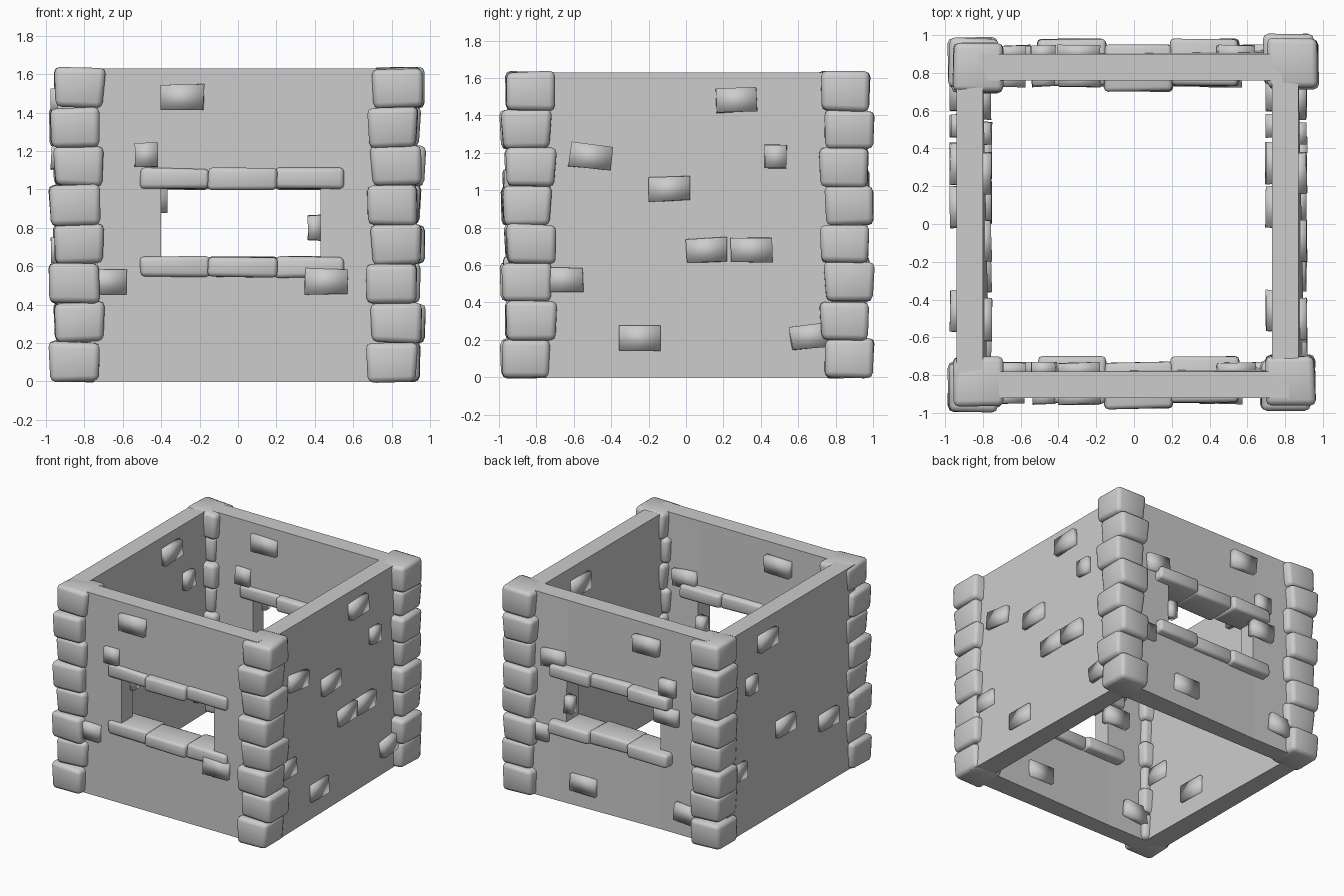
import bpy, bmesh, random
from math import radians, pi
from mathutils import Matrix, Vector

random.seed(4)
if "Cube" in bpy.data.objects:
    bpy.data.objects.remove(bpy.data.objects["Cube"])

HEIGHT = 1.63
THICK = 0.14

stone = bpy.data.materials.new("grey_stone")
stone.use_nodes = True
grey = (0.604, 0.604, 0.604, 1)
stone.diffuse_color = grey
stone.node_tree.nodes["Principled BSDF"].inputs["Base Color"].default_value = grey

# Local wall frame (along, outward, up): front/back walls run in x, side walls in y
ALONG_X = Matrix.Identity(4)
ALONG_Y = Matrix(((0, 1, 0, 0), (1, 0, 0, 0), (0, 0, 1, 0), (0, 0, 0, 1)))


def finish(name, bm, frame=ALONG_X, smooth=None):
    bm.transform(frame)
    bmesh.ops.recalc_face_normals(bm, faces=bm.faces)
    mesh = bpy.data.meshes.new(name)
    bm.to_mesh(mesh)
    bm.free()
    mesh.materials.append(stone)
    obj = bpy.data.objects.new(name, mesh)
    bpy.context.collection.objects.link(obj)
    if smooth:
        bpy.ops.object.select_all(action="DESELECT")
        obj.select_set(True)
        bpy.context.view_layer.objects.active = obj
        bpy.ops.object.shade_smooth_by_angle(angle=radians(smooth))
    return obj


def block(name, centre, size, frame=ALONG_X, tilt=0, wobble=0.0, bevel=0.0, taper=1.0):
    """One roughly cut stone."""
    bm = bmesh.new()
    bmesh.ops.create_cube(bm, size=1)
    for v in bm.verts:
        v.co = Vector(a * b for a, b in zip(v.co, size))
        if v.co.z < 0:
            v.co.x *= taper
            v.co.y *= taper
        v.co += Vector(random.uniform(-wobble, wobble) for _ in range(3))
    if bevel:
        bmesh.ops.bevel(bm, geom=bm.edges[:], offset=bevel, segments=2,
                        profile=0.5, affect="EDGES")
    bm.transform(Matrix.Translation(centre) @ Matrix.Rotation(radians(tilt), 4, "Y"))
    return finish(name, bm, frame, 100 if not bevel else 60)


def wall(name, frame, offset, bulge_from, bulge_to, window=None):
    """Slab with an optional opening; its positive face swells towards the foot."""
    us, zs = [-0.82, 0.82], [0, HEIGHT]
    if window:
        us[1:1], zs[1:1] = window
    bm = bmesh.new()
    grid = [[bm.verts.new((u, offset - THICK / 2, z)) for z in zs] for u in us]
    for i in range(len(us) - 1):
        for j in range(len(zs) - 1):
            if window and i == 1 and j == 1:
                continue
            bm.faces.new((grid[i][j], grid[i + 1][j], grid[i + 1][j + 1], grid[i][j + 1]))
    made = bmesh.ops.extrude_face_region(bm, geom=bm.faces[:])["geom"]
    for v in made:
        if isinstance(v, bmesh.types.BMVert):
            t = (v.co.x - bulge_from) / (bulge_to - bulge_from)
            v.co.y += THICK + 0.035 * min(max(t, 0), 1) * (1 - v.co.z / HEIGHT)
    finish(name, bm, frame)


# Proud bricks on each wall face: along, height, width, tilt
FRONT_BRICKS = [(-0.29, 1.48, 0.22, 0), (-0.48, 1.18, 0.12, 0),
                (-0.69, 0.52, 0.22, 0), (0.46, 0.52, 0.22, 0)]
REAR_BRICKS = [(-0.29, 1.46, 0.22, 0), (0.54, 1.14, 0.2, 5), (-0.48, 1.17, 0.13, 0),
               (-0.47, 0.94, 0.2, 0), (0.69, 0.52, 0.22, 0), (0.27, 0.19, 0.22, 0),
               (-0.66, 0.19, 0.22, -6), (0.4, 0.8, 0.07, 0)]
RIGHT_BRICKS = [(0.27, 1.48, 0.22, -2), (-0.51, 1.18, 0.22, 6), (0.48, 1.18, 0.12, 0),
                (-0.09, 1.01, 0.22, -2), (0.11, 0.68, 0.22, -2), (0.35, 0.68, 0.22, 0),
                (-0.66, 0.52, 0.22, 0), (-0.25, 0.21, 0.22, 0), (0.67, 0.22, 0.22, -7)]
LEFT_BRICKS = [(0.32, 1.46, 0.22, 0), (0.52, 1.17, 0.12, 0), (0.09, 0.68, 0.22, 0),
               (-0.46, 0.52, 0.22, 0), (0.7, 0.52, 0.2, 0)]


def bricks(name, frame, offset, side, rows):
    for i, (u, z, w, tilt) in enumerate(rows):
        n = offset + side * (THICK / 2 - 0.002 + (0.012 if side > 0 else 0))
        block(f"{name}_brick_{i + 1}", (u, n, z), (w, 0.07, 0.13), frame, tilt, 0.005)


# Front and back walls with window openings, sills and lintels
for name, offset in (("front", -0.85), ("back", 0.83)):
    wall(name + "_wall", ALONG_X, offset, -0.1, 0.65, ((-0.4, 0.43), (0.6, 1.05)))
    bricks(name + "_wall_near", ALONG_X, offset, -1, FRONT_BRICKS)
    bricks(name + "_wall_far", ALONG_X, offset, 1, REAR_BRICKS)
    for part, z in (("sill", 0.595), ("lintel", 1.055)):
        for i in range(3):
            shift = -0.005 if i == 1 else 0.025
            block(f"{name}_{part}_stone_{i + 1}",
                  (-0.33 + 0.352 * i, offset + shift, z), (0.36, 0.245, 0.108),
                  wobble=0.006, bevel=0.022)

# Plain side walls
for name, offset in (("right", -0.87), ("left", 0.80)):
    wall(name + "_wall", ALONG_Y, offset, 0.5, -0.75)
    bricks(name + "_wall_near", ALONG_Y, offset, -1, LEFT_BRICKS)
    bricks(name + "_wall_far", ALONG_Y, offset, 1, RIGHT_BRICKS)

# Corner columns of eight stacked stones, wider at the top of each stone
COUNT = 8
STEP = HEIGHT / COUNT
for name, cx, cy in (("front_right", -0.84, -0.85), ("front_left", 0.815, -0.84),
                     ("back_right", -0.84, 0.84), ("back_left", 0.83, 0.86)):
    for i in range(COUNT):
        swing = 0.012 if i % 2 else -0.012
        block(f"{name}_corner_stone_{i + 1}",
              (cx + swing, cy - swing * (1 if cy > 0 else -1), STEP * (i + 0.5)),
              (0.265, 0.265, STEP + 0.004), tilt=random.uniform(-2, 2),
              wobble=0.008, bevel=0.03, taper=0.95)
